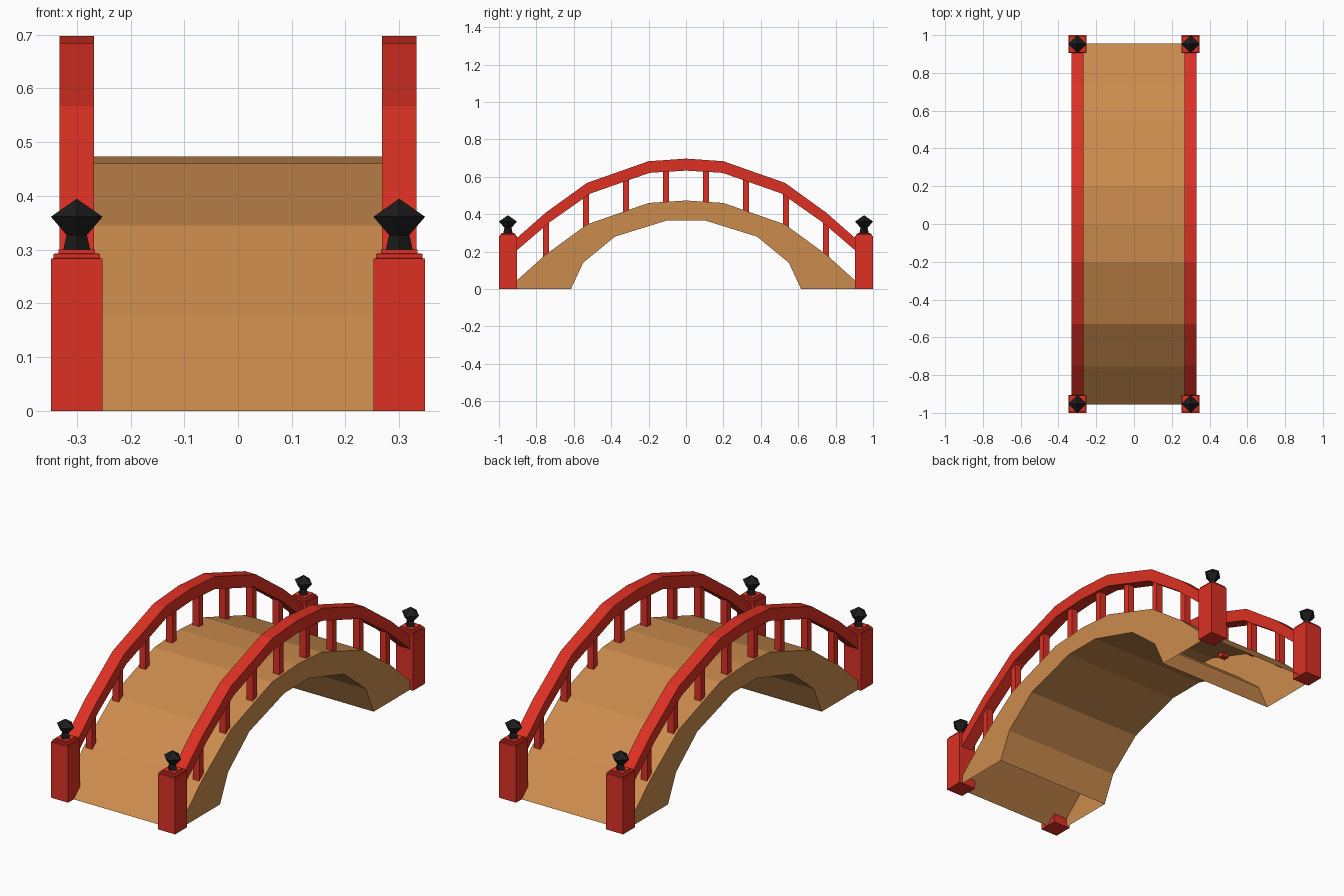
import bpy, bmesh
from math import cos, sin, pi

if "Cube" in bpy.data.objects:
    bpy.data.objects.remove(bpy.data.objects["Cube"])


def material(name, rgb):
    m = bpy.data.materials.new(name)
    m.diffuse_color = (*rgb, 1)
    m.use_nodes = True
    m.node_tree.nodes["Principled BSDF"].inputs["Base Color"].default_value = m.diffuse_color
    return m


RED = material("red_paint", (0.72, 0.03, 0.017))
WOOD = material("tan_wood", (0.60, 0.26, 0.075))
BLACK = material("black_metal", (0.012, 0.012, 0.012))


def make(name, verts, faces, mat):
    me = bpy.data.meshes.new(name)
    me.from_pydata(verts, [], faces)
    bm = bmesh.new()
    bm.from_mesh(me)
    bmesh.ops.recalc_face_normals(bm, faces=bm.faces)
    bm.to_mesh(me)
    bm.free()
    me.materials.append(mat)
    ob = bpy.data.objects.new(name, me)
    bpy.context.collection.objects.link(ob)
    return ob


def mirrored(half):
    """Mirror a (y, z) path given from the +y end towards the middle."""
    return half + [(-y, z) for y, z in reversed(half) if y > 0]


def extrude_x(name, outline, x0, x1, mat, open_edges=()):
    """Extrude a (y, z) outline along x, leaving chosen edges open."""
    n = len(outline)
    verts = [(x, y, z) for x in (x0, x1) for y, z in outline]
    faces = [tuple(range(n)), tuple(range(2 * n - 1, n - 1, -1))]
    for i in range(n):
        if i not in open_edges:
            j = (i + 1) % n
            faces.append((i, j, j + n, i + n))
    return make(name, verts, faces, mat)


def stack(name, centre, rings, turn, mat):
    """Four-sided lathe: rings are (corner radius, z)."""
    cx, cy = centre
    verts = [(cx + r * cos(turn + k * pi / 2), cy + r * sin(turn + k * pi / 2), z)
             for r, z in rings for k in range(4)]
    faces = [(3, 2, 1, 0)]
    for i in range(len(rings) - 1):
        for k in range(4):
            a, b = 4 * i + k, 4 * i + (k + 1) % 4
            faces.append((a, b, b + 4, a + 4))
    top = 4 * (len(rings) - 1)
    faces.append((top, top + 1, top + 2, top + 3))
    return make(name, verts, faces, mat)


def height(path, y):
    """Height of a descending half path at distance y from the middle."""
    for (ya, za), (yb, zb) in zip(path, path[1:]):
        if yb <= y <= ya:
            return za + (zb - za) * (y - ya) / (yb - ya)


# Arched deck, hollow with open feet
deck_top = [(0.955, 0), (0.755, 0.18), (0.53, 0.345), (0.2, 0.46), (0, 0.473)]
deck_under = [(0.615, 0), (0.55, 0.14), (0.38, 0.28), (0.1, 0.367)]
top, under = mirrored(deck_top), mirrored(deck_under)
outline = top + under[::-1]
extrude_x("deck", outline, -0.33, 0.33, WOOD,
          open_edges=(len(top) - 1, len(outline) - 1))

# Curved handrails
rail_top = [(0.93, 0.25), (0.75, 0.408), (0.53, 0.567), (0.2, 0.683), (0, 0.697)]
rail_under = [(0.93, 0.185), (0.725, 0.36), (0.51, 0.511), (0.195, 0.621), (0, 0.633)]
rail = mirrored(rail_top) + mirrored(rail_under)[::-1]

for s, side in ((1, "right"), (-1, "left")):
    extrude_x(f"handrail_{side}", rail, s * 0.268, s * 0.332, RED)

    # Balusters between deck and rail
    for i, d in enumerate((0.107, 0.32, 0.535, 0.748)):
        for e, end in ((1, "back"), (-1, "front")):
            a, b = e * (d - 0.016), e * (d + 0.016)
            z0 = height(deck_top, d) - 0.02
            z1 = height(rail_under, d) + 0.025
            extrude_x(f"baluster_{side}_{end}_{i + 1}",
                      [(a, z0), (b, z0), (b, z1), (a, z1)],
                      s * 0.282, s * 0.318, RED)

    # Corner posts with stepped caps and pointed finials
    for e, end in ((1, "back"), (-1, "front")):
        centre = (s * 0.3, e * 0.952)
        q = 2 ** 0.5
        stack(f"post_{side}_{end}", centre,
              [(0.048 * q, 0), (0.048 * q, 0.283), (0.043 * q, 0.284),
               (0.043 * q, 0.292), (0.034 * q, 0.293), (0.034 * q, 0.30)],
              pi / 4, RED)
        stack(f"finial_{side}_{end}", centre,
              [(0.025, 0.299), (0.019, 0.327), (0.048, 0.361), (0.0008, 0.394)],
              0, BLACK)
